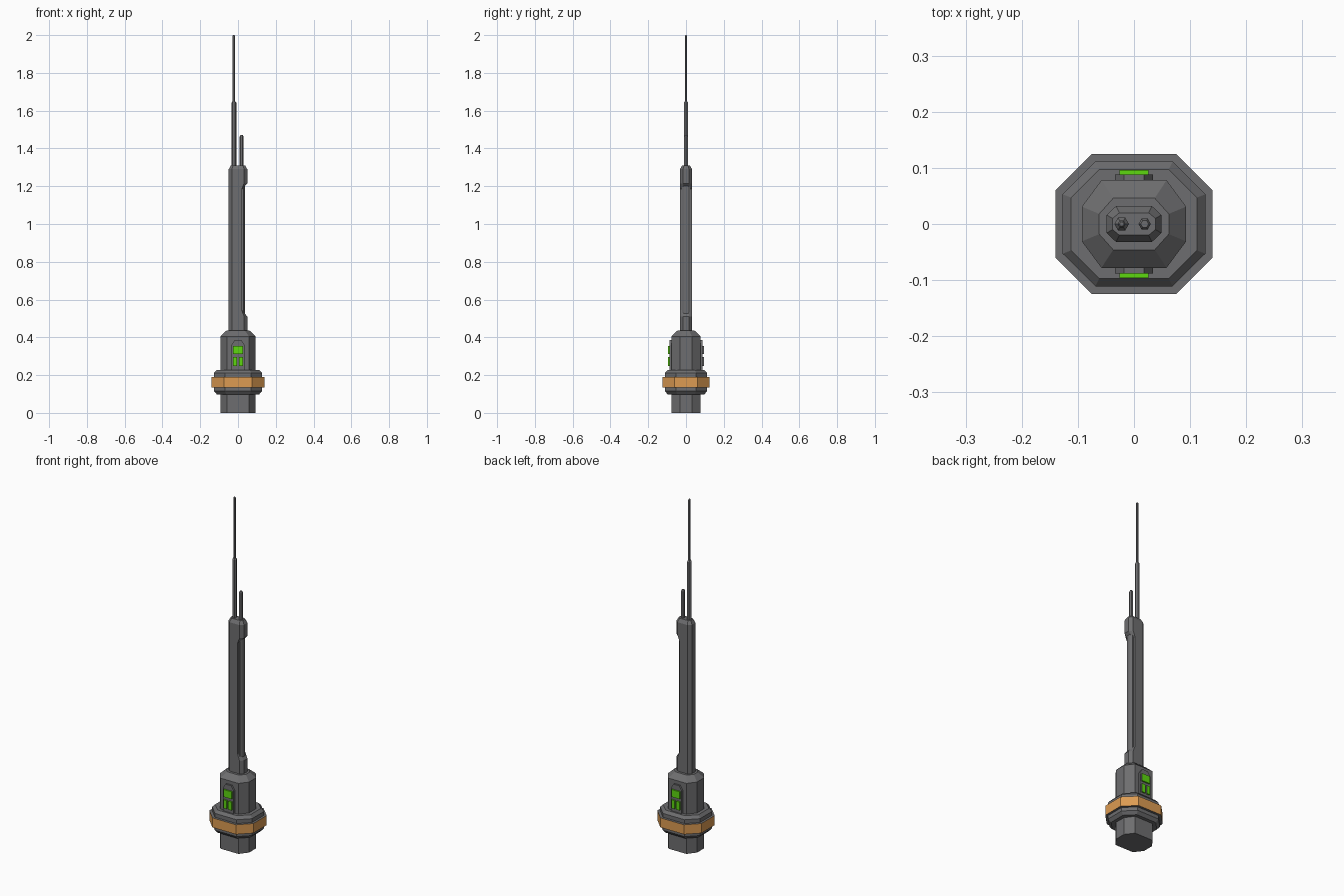
import bpy, bmesh, math

if "Cube" in bpy.data.objects:
    bpy.data.objects.remove(bpy.data.objects["Cube"])


def material(name, rgb):
    m = bpy.data.materials.new(name)
    m.diffuse_color = (*rgb, 1)
    m.use_nodes = True
    m.node_tree.nodes["Principled BSDF"].inputs["Base Color"].default_value = m.diffuse_color
    return m


GREY = material("dark grey metal", (0.155, 0.155, 0.16))
GOLD = material("orange gold", (0.72, 0.33, 0.085))
GREEN = material("bright green", (0.11, 0.68, 0.005))


def finish(name, bm, mats, rule=None):
    bmesh.ops.recalc_face_normals(bm, faces=bm.faces)
    bm.normal_update()
    if rule:
        for f in bm.faces:
            f.material_index = rule(f)
    me = bpy.data.meshes.new(name)
    bm.to_mesh(me)
    bm.free()
    for m in mats:
        me.materials.append(m)
    ob = bpy.data.objects.new(name, me)
    bpy.context.collection.objects.link(ob)
    return ob


def octagon(hx, hy, cx, cy):
    """Rectangle hx by hy with corners cut by cx along x and cy along y."""
    q = [(hx, hy - cy), (hx - cx, hy)]
    return (q + [(-x, y) for x, y in reversed(q)] + [(-x, -y) for x, y in q]
            + [(x, -y) for x, y in reversed(q)])


def hexagon(r, x0=0):
    return [(x0 + r * math.cos(i * math.pi / 3), r * math.sin(i * math.pi / 3)) for i in range(6)]


def loft(name, sections, mats=(GREY,), rule=None):
    """Skin a stack of (z, outline) sections and cap both ends."""
    bm = bmesh.new()
    rings = [[bm.verts.new((x, y, z)) for x, y in pts] for z, pts in sections]
    n = len(rings[0])
    for a, b in zip(rings, rings[1:]):
        for i in range(n):
            j = (i + 1) % n
            bm.faces.new((a[i], a[j], b[j], b[i]))
    bm.faces.new(rings[0][::-1])
    bm.faces.new(rings[-1])
    return finish(name, bm, mats, rule)


def plate(name, outline, y0, y1, mats, turned, rule=None):
    """Extrude an x-z outline along y; turned puts it on the back."""
    s = -1 if turned else 1
    bm = bmesh.new()
    a, b = [[bm.verts.new((s * x, s * y, z)) for x, z in outline] for y in (y0, y1)]
    n = len(a)
    for i in range(n):
        j = (i + 1) % n
        bm.faces.new((a[i], a[j], b[j], b[i]))
    bm.faces.new(a)
    bm.faces.new(b[::-1])
    return finish(name, bm, mats, rule)


# Grip and lower housing
core = octagon(0.093, 0.078, 0.035, 0.047)
loft("grip", [(0, core), (0.11, core)])
loft("housing", [(0.22, core), (0.405, core), (0.435, octagon(0.062, 0.046, 0.025, 0.028))])

# Stepped collar with a gold band around it
inner, mid = octagon(0.112, 0.097, 0.05, 0.05), octagon(0.127, 0.111, 0.058, 0.058)
loft("collar", [(0.098, inner), (0.115, mid), (0.212, mid), (0.228, inner)])
band = octagon(0.14, 0.125, 0.065, 0.065)
loft("gold_band", [(0.135, band), (0.19, band)], (GREY, GOLD),
     lambda f: int(abs(f.normal.z) < 0.5))

# Long mast, notched along its right side
full = octagon(0.049, 0.032, 0.017, 0.016)
notch = [(min(x, 0.022 if abs(y) < 0.02 else 0.02), y) for x, y in full]
loft("mast", [(0.42, full), (0.51, full), (0.545, notch), (1.185, notch), (1.215, full),
              (1.29, full), (1.31, octagon(0.038, 0.02, 0.012, 0.01))])
strip = octagon(0.037, 0.022, 0.008, 0.012)
strip = [(max(x, 0), y) for x, y in strip]
loft("notch_strip", [(0.5, strip), (1.225, strip)])

# Antennas
tall, thin, short = hexagon(0.013, -0.022), hexagon(0.007, -0.022), hexagon(0.011, 0.019)
loft("tall_antenna", [(1.29, tall), (1.642, tall), (1.65, thin), (1.995, thin),
                      (2.0, hexagon(0.004, -0.022))])
loft("short_antenna", [(1.29, short), (1.462, short), (1.47, hexagon(0.007, 0.019))])

# Control panels with green lights, front and back
for turned in (False, True):
    side = "back" if turned else "front"
    arch = [(-0.034, 0.225), (0.034, 0.225), (0.034, 0.36), (0.018, 0.385),
            (-0.018, 0.385), (-0.034, 0.36)]
    plate(side + "_panel", arch, -0.088, -0.07, (GREY,), turned)
    sgn = -1 if turned else 1
    for label, x0, x1, z0, z1 in (("upper", -0.026, 0.026, 0.313, 0.355),
                                  ("lower_left", -0.026, -0.005, 0.248, 0.296),
                                  ("lower_right", 0.005, 0.026, 0.248, 0.296)):
        plate(f"{side}_{label}_light", [(x0, z0), (x1, z0), (x1, z1), (x0, z1)],
              -0.096, -0.087, (GREY, GREEN), turned,
              lambda f, s=sgn: int(f.normal.x * s > -0.5))
